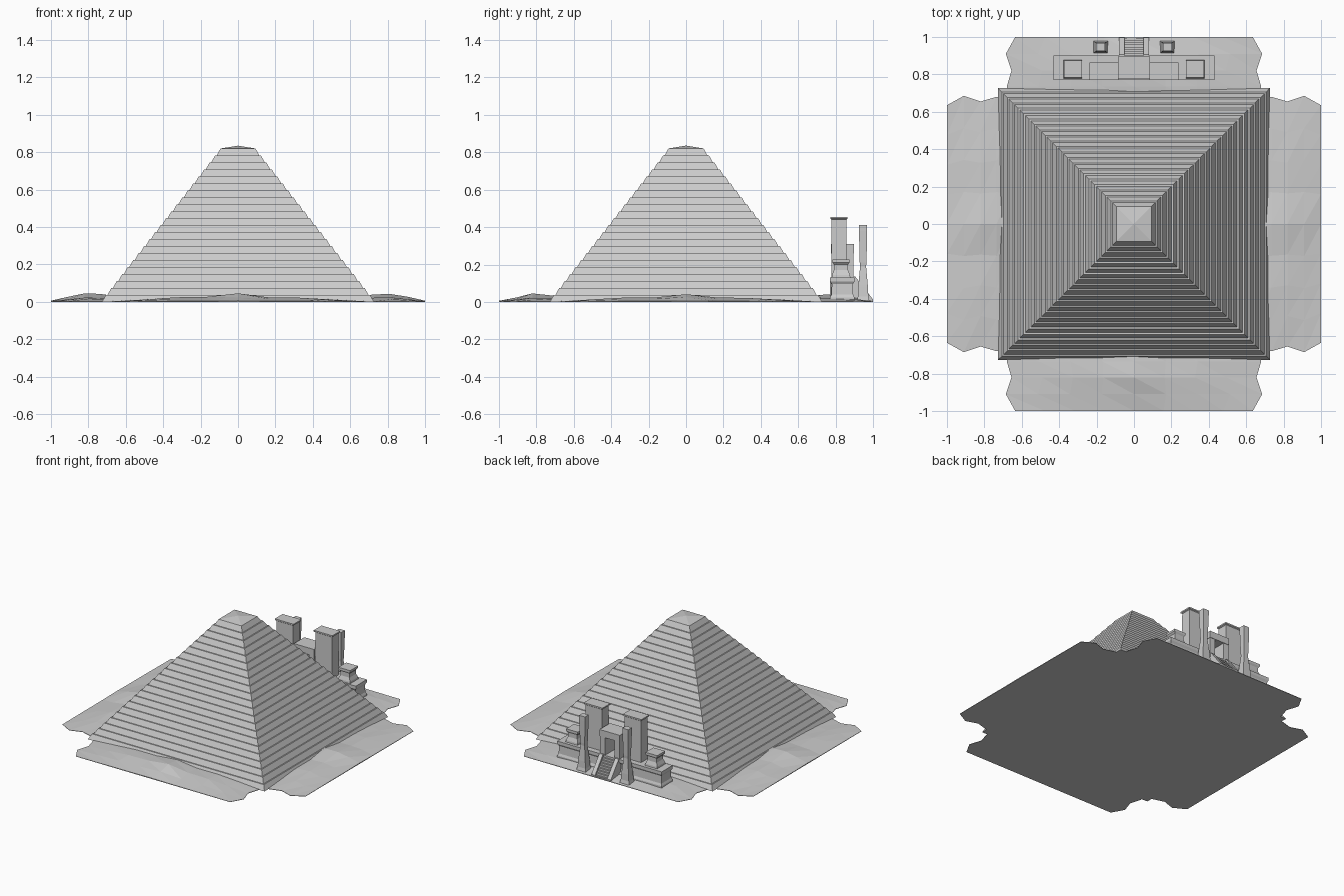
import bpy, bmesh, math, random
from mathutils import Matrix

if "Cube" in bpy.data.objects:
    bpy.data.objects.remove(bpy.data.objects["Cube"])

random.seed(4)


def finish(bm, name):
    bmesh.ops.recalc_face_normals(bm, faces=bm.faces)
    me = bpy.data.meshes.new(name)
    bm.to_mesh(me)
    bm.free()
    ob = bpy.data.objects.new(name, me)
    bpy.context.collection.objects.link(ob)
    return ob


def stack(name, cx, cy, rings):
    """Closed rectangular tower lofted through (half_x, half_y, z) rings."""
    bm = bmesh.new()
    loops = [[bm.verts.new((cx + sx * hx, cy + sy * hy, z))
              for sx, sy in ((-1, -1), (1, -1), (1, 1), (-1, 1))]
             for hx, hy, z in rings]
    for a, b in zip(loops, loops[1:]):
        for i in range(4):
            j = (i + 1) % 4
            bm.faces.new((a[i], a[j], b[j], b[i]))
    bm.faces.new(loops[0])
    bm.faces.new(loops[-1])
    return finish(bm, name)


def box(name, x0, x1, y0, y1, z0, z1):
    hx, hy = (x1 - x0) / 2, (y1 - y0) / 2
    return stack(name, (x0 + x1) / 2, (y0 + y1) / 2, [(hx, hy, z0), (hx, hy, z1)])


def prism(name, x0, x1, profile):
    """Extrude a (y, z) profile along x."""
    bm = bmesh.new()
    f = bm.faces.new([bm.verts.new((x0, y, z)) for y, z in profile])
    ext = bmesh.ops.extrude_face_region(bm, geom=[f])
    bmesh.ops.translate(bm, vec=(x1 - x0, 0, 0),
                        verts=[v for v in ext["geom"] if isinstance(v, bmesh.types.BMVert)])
    return finish(bm, name)


# stepped pyramid body: sloped courses with thin ledges, shallow capstone
N, H, B, T = 22, 0.82, 0.727, 0.085
run = (B - T) / N
rings = []
for i in range(N):
    h = B - run * i
    rings += [(h, h, H * i / N), (h - run * 0.7, h - run * 0.7, H * (i + 1) / N)]
rings += [(0.002, 0.002, 0.835)]
stack("pyramid", 0, 0, rings)

# sand drifts along each side
ROWS = [(0.66, 0.67, 0.028), (0.735, 0.68, 0.036), (0.82, 0.655, 0.04),
        (0.91, 0.685, 0.022), (1.0, 0.635, 0.004)]
SWELL = [0.03, 0.3, 0.62, 0.65, 1.1, 0.55, 0.5, 0.3, 0.03]
for k in range(4):
    bm = bmesh.new()
    top, low = [], []
    n = len(SWELL)
    for d, half, z in ROWS:
        us = [half * (2 * i / (n - 1) - 1) for i in range(n)]
        top.append([bm.verts.new((u, -d, 0.002 + z * s * random.uniform(0.85, 1.05)))
                    for u, s in zip(us, SWELL)])
        low.append([bm.verts.new((u, -d, 0)) for u in us])
    for g in (top, low):
        for a, b in zip(g, g[1:]):
            for i in range(n - 1):
                bm.faces.new((a[i], a[i + 1], b[i + 1]))
                bm.faces.new((a[i], b[i + 1], b[i]))
    for e in (0, -1):
        for i in range(n - 1):
            bm.faces.new((top[e][i], top[e][i + 1], low[e][i + 1], low[e][i]))
        for r in range(len(ROWS) - 1):
            bm.faces.new((top[r][e], top[r + 1][e], low[r + 1][e], low[r][e]))
    bmesh.ops.rotate(bm, verts=bm.verts, matrix=Matrix.Rotation(k * math.pi / 2, 3, 'Z'))
    finish(bm, "sand_drift")

# temple on the back side, mirrored left and right
for s in (-1, 1):
    # wing platform with flared foot and cornice
    stack("platform_wing", s * 0.255, 0.835,
          [(0.175, 0.065, 0), (0.175, 0.065, 0.025), (0.168, 0.058, 0.04),
           (0.166, 0.056, 0.095), (0.175, 0.065, 0.11), (0.175, 0.065, 0.132)])
    # small flared pavilion
    stack("pavilion", s * 0.327, 0.828,
          [(0.05, 0.05, 0.13), (0.048, 0.048, 0.145), (0.038, 0.038, 0.17),
           (0.038, 0.038, 0.2), (0.048, 0.046, 0.212), (0.048, 0.046, 0.228)])
    # tall pylon with cap
    stack("pylon", s * 0.16, 0.817,
          [(0.072, 0.042, 0.0), (0.068, 0.039, 0.44), (0.077, 0.046, 0.445),
           (0.077, 0.046, 0.455)])
    # obelisk
    stack("obelisk", s * 0.178, 0.946,
          [(0.04, 0.035, 0), (0.033, 0.028, 0.03), (0.029, 0.026, 0.08),
           (0.028, 0.025, 0.09), (0.017, 0.016, 0.19), (0.019, 0.018, 0.21),
           (0.024, 0.022, 0.38), (0.024, 0.022, 0.41)])
    # gate post
    box("gate_post", *sorted((s * 0.038, s * 0.08)), 0.78, 0.895, 0.0, 0.27)
    # sloped stair wall
    prism("stair_wall", *sorted((s * 0.05, s * 0.08)),
          [(0.89, 0), (0.998, 0), (0.998, 0.015), (0.905, 0.135), (0.89, 0.135)])

# gate lintel and floor
box("gate_lintel", -0.083, 0.083, 0.775, 0.898, 0.26, 0.31)
box("gate_floor", -0.08, 0.08, 0.77, 0.9, 0, 0.13)

# stairs
steps = 8
profile = [(0.89, 0), (0.995, 0)]
for i in range(steps):
    y = 0.995 - 0.012 * i
    z = 0.115 * (i + 1) / steps
    profile += [(y, z), (y - 0.012, z)]
profile[-1] = (0.89, 0.115)
prism("stairs", -0.05, 0.05, profile)
